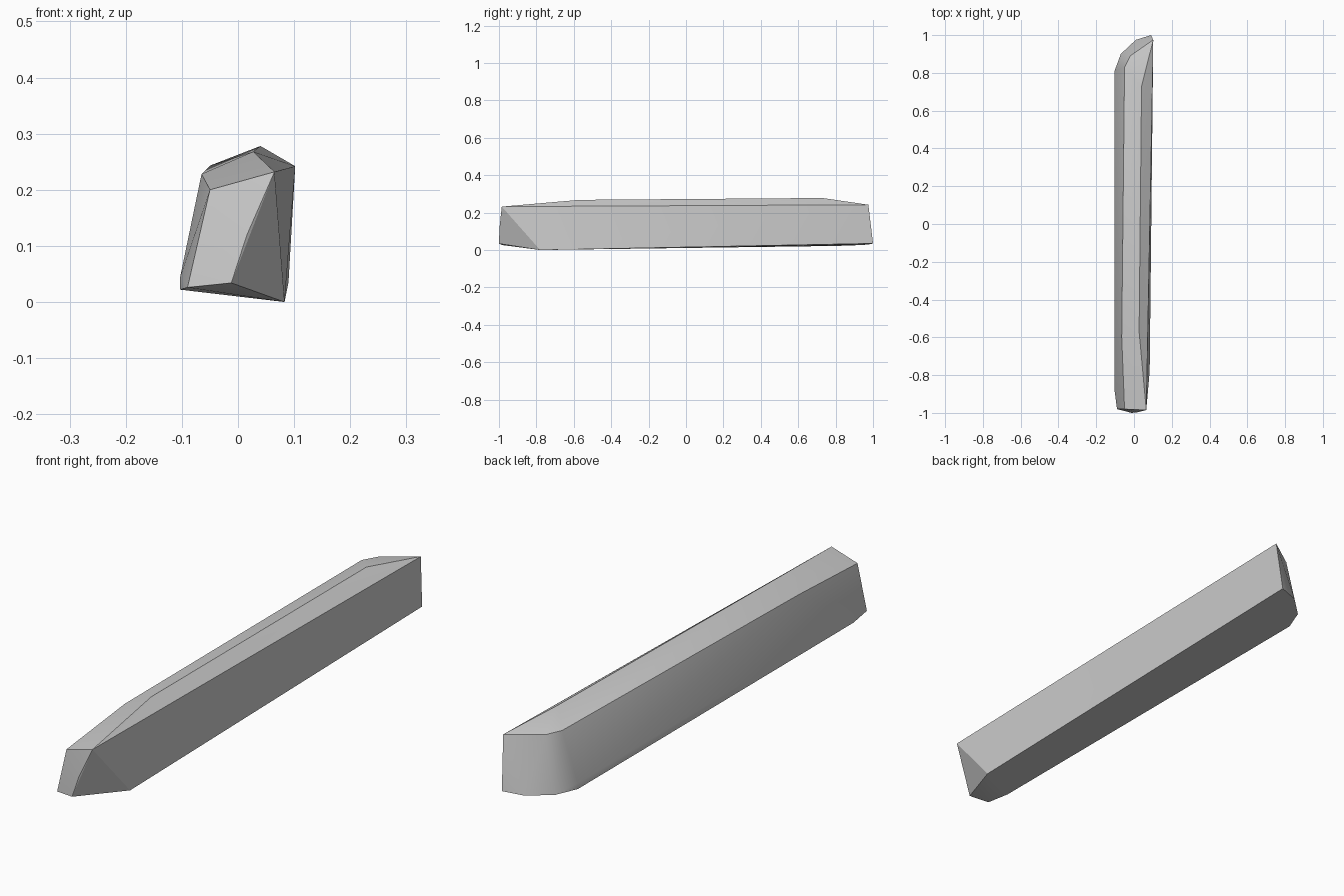
import bpy, bmesh, math

old = bpy.data.objects.get("Cube")
if old:
    bpy.data.objects.remove(old, do_unlink=True)

# Plain grey stone
stone = bpy.data.materials.new("grey stone")
stone.use_nodes = True
grey = (0.6, 0.6, 0.6, 1)
stone.diffuse_color = grey
stone.node_tree.nodes["Principled BSDF"].inputs["Base Color"].default_value = grey

# Corner points of the roughly hewn beam, grouped by the part they outline
front_end = [(-0.05, -0.98, 0.2), (0.065, -0.985, 0.232), (-0.09, -0.98, 0.026),
             (-0.012, -1, 0.034), (0.016, -0.997, 0.12)]
top_ridge = [(-0.065, -0.6, 0.228), (0.027, -0.57, 0.268),
             (-0.05, 0.83, 0.243), (0.04, 0.73, 0.278)]
left_base = [(-0.103, y, z) for y in (-0.88, 0.81) for z in (0.022, 0.045)]
right_base = [(0.083, -0.78, 0)]
back_end = [(-0.02, 0.89, 0.241), (0.102, 0.975, 0.242), (-0.07, 0.9, 0.025),
            (0.01, 0.975, 0.029), (0.09, 1, 0.035)]

# Wrap the corners in a convex block
bm = bmesh.new()
for point in front_end + top_ridge + left_base + right_base + back_end:
    bm.verts.new(point)
hull = bmesh.ops.convex_hull(bm, input=bm.verts)
loose = [v for v in bm.verts if not v.link_faces]
bmesh.ops.delete(bm, geom=loose, context='VERTS')
bmesh.ops.dissolve_limit(bm, angle_limit=math.radians(1), verts=bm.verts, edges=bm.edges)
bmesh.ops.recalc_face_normals(bm, faces=bm.faces)

mesh = bpy.data.meshes.new("stone_beam")
bm.to_mesh(mesh)
bm.free()
mesh.materials.append(stone)
beam = bpy.data.objects.new("stone_beam", mesh)
bpy.context.collection.objects.link(beam)

# Soften the worn corners, keep the main edges crisp
bpy.ops.object.select_all(action='DESELECT')
beam.select_set(True)
bpy.context.view_layer.objects.active = beam
bpy.ops.object.shade_smooth_by_angle(angle=math.radians(30))
